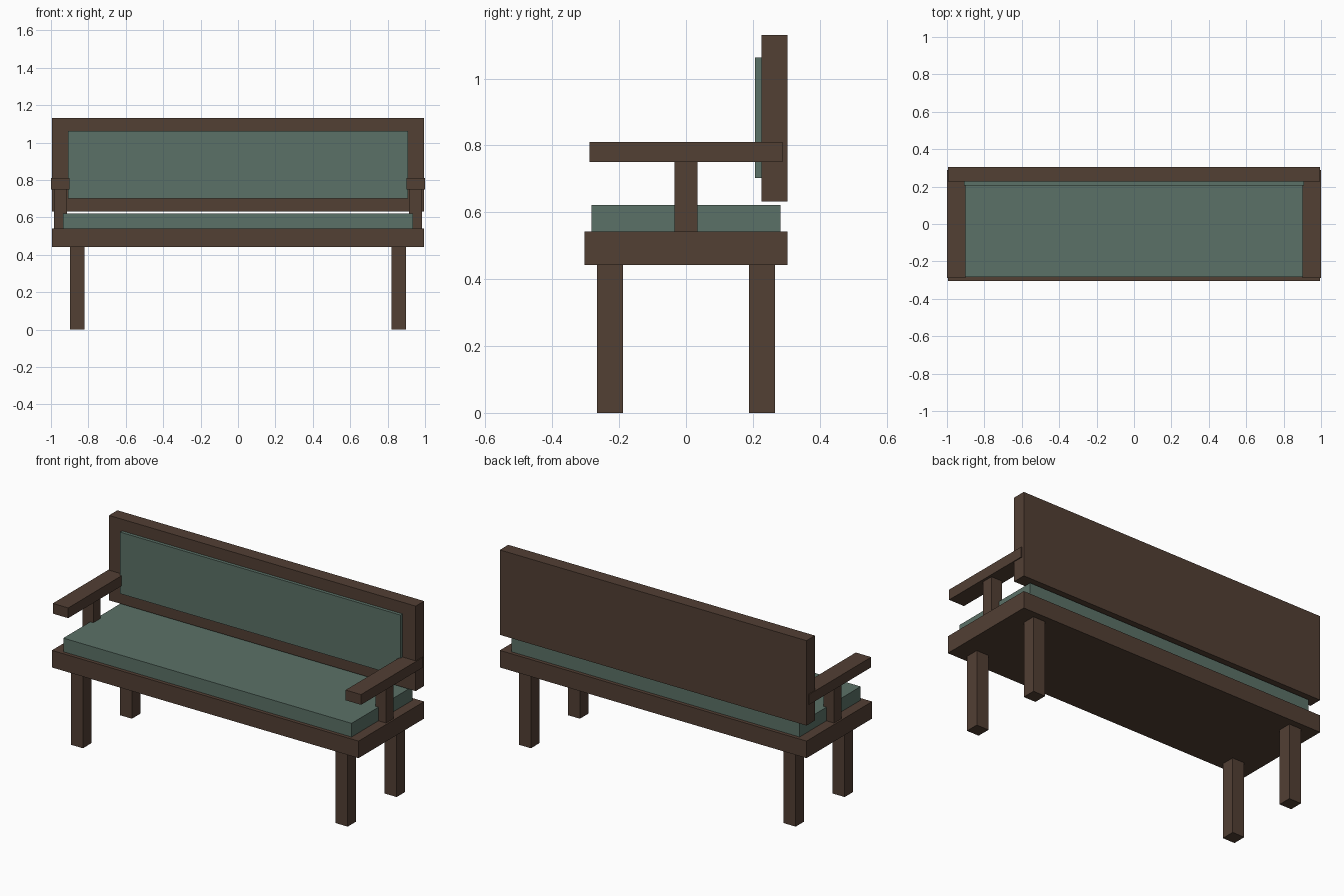
import bpy

if "Cube" in bpy.data.objects:
    bpy.data.objects.remove(bpy.data.objects["Cube"])


def material(name, rgb):
    m = bpy.data.materials.new(name)
    m.diffuse_color = (*rgb, 1)
    m.use_nodes = True
    m.node_tree.nodes["Principled BSDF"].inputs["Base Color"].default_value = m.diffuse_color
    return m


wood = material("dark_wood", (0.085, 0.05, 0.034))
fabric = material("green_fabric", (0.105, 0.165, 0.135))


def box(name, x, y, z, mat):
    """Box spanning the given (min, max) ranges."""
    bpy.ops.mesh.primitive_cube_add(
        size=1, location=[(r[0] + r[1]) / 2 for r in (x, y, z)])
    ob = bpy.context.object
    ob.name = name
    ob.scale = [r[1] - r[0] for r in (x, y, z)]
    bpy.ops.object.transform_apply(location=False, rotation=False, scale=True)
    ob.data.materials.append(mat)
    return ob


def pair(name, x, y, z, mat):
    """Same box on the right and left side."""
    box("right_" + name, x, y, z, mat)
    box("left_" + name, (-x[1], -x[0]), y, z, mat)


# Seat
box("seat_frame", (-0.995, 0.995), (-0.304, 0.304), (0.442, 0.542), wood)
box("seat_cushion", (-0.935, 0.935), (-0.283, 0.283), (0.542, 0.622), fabric)

# Backrest
box("back_panel", (-0.995, 0.995), (0.226, 0.304), (0.633, 1.131), wood)
box("back_cushion", (-0.91, 0.91), (0.207, 0.235), (0.702, 1.063), fabric)

# Legs
pair("front_leg", (0.82, 0.898), (-0.266, -0.188), (0, 0.442), wood)
pair("back_leg", (0.82, 0.898), (0.188, 0.266), (0, 0.442), wood)

# Armrests and their posts
pair("arm_post", (0.915, 0.985), (-0.034, 0.034), (0.542, 0.75), wood)
pair("armrest", (0.9, 1.0), (-0.288, 0.288), (0.75, 0.81), wood)
